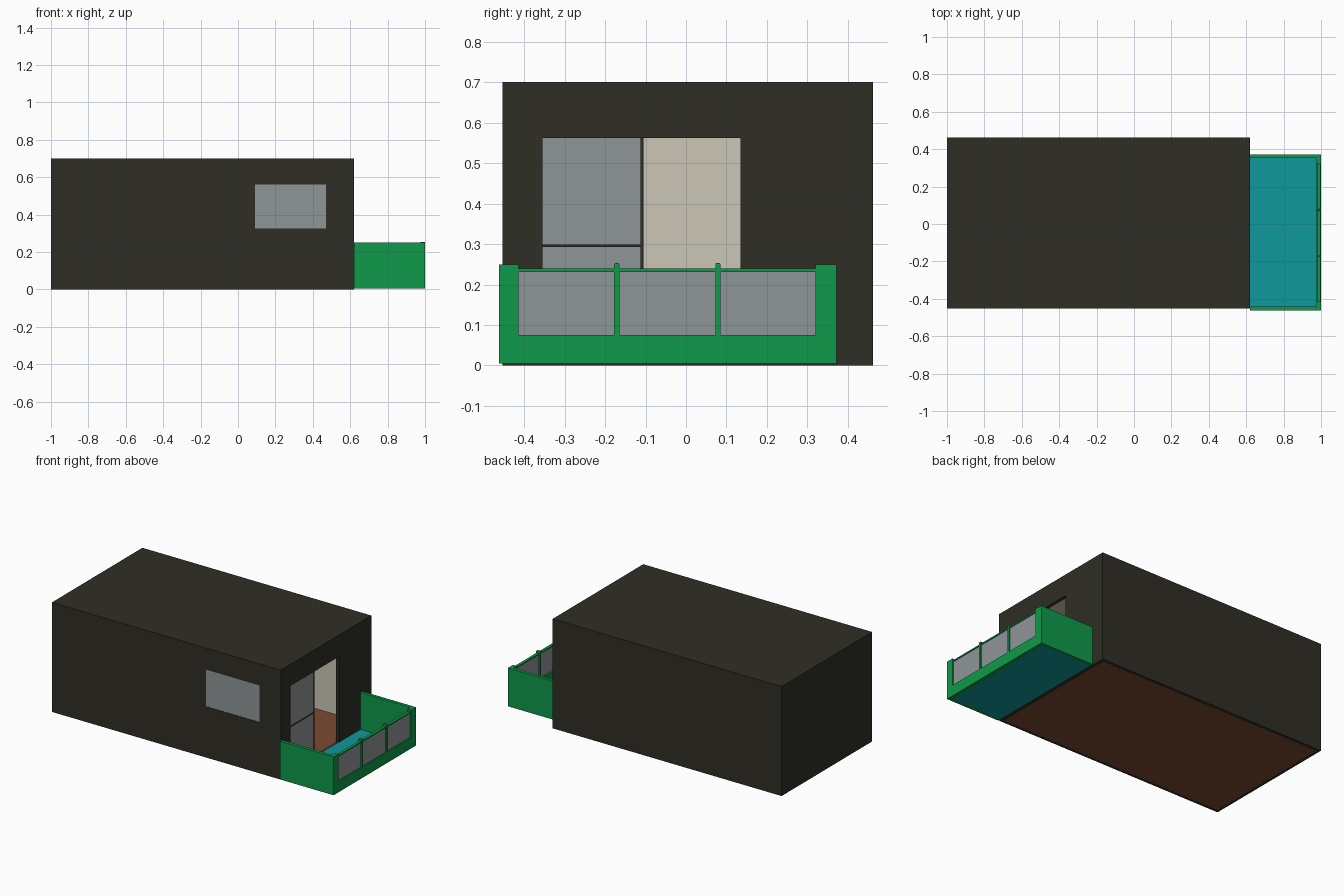
import bpy, bmesh
from mathutils import Vector

if "Cube" in bpy.data.objects:
    bpy.data.objects.remove(bpy.data.objects["Cube"])


def material(name, r, g, b):
    m = bpy.data.materials.new(name)
    m.diffuse_color = (r, g, b, 1)
    m.use_nodes = True
    m.node_tree.nodes["Principled BSDF"].inputs["Base Color"].default_value = m.diffuse_color
    return m


DARK = material("dark olive wall", 0.028, 0.027, 0.018)
CREAM = material("cream interior", 0.60, 0.565, 0.475)
BROWN = material("brown floor", 0.20, 0.066, 0.031)
GREEN = material("green balcony", 0.0045, 0.32, 0.067)
TEAL = material("teal balcony floor", 0.0045, 0.315, 0.325)
GLASS = material("grey glass", 0.275, 0.30, 0.31)


def box(name, x, y, z, mat=None, bevel=0):
    """Box from (min, max) pairs on each axis, optionally with rounded top edges."""
    bm = bmesh.new()
    bmesh.ops.create_cube(bm, size=1)
    for v in bm.verts:
        v.co = Vector([a[0] if c < 0 else a[1] for a, c in zip((x, y, z), v.co)])
    if bevel:
        top = [e for e in bm.edges if all(v.co.z == max(w.co.z for w in bm.verts) for v in e.verts)]
        bmesh.ops.bevel(bm, geom=top, offset=bevel, segments=2, affect='EDGES', profile=0.5)
    me = bpy.data.meshes.new(name)
    bm.to_mesh(me)
    bm.free()
    if mat:
        me.materials.append(mat)
    ob = bpy.data.objects.new(name, me)
    bpy.context.collection.objects.link(ob)
    return ob


# Room: hollow shell with door and window openings
X0, X1, Y0, Y1, H, T = -1.0, 0.62, -0.453, 0.462, 0.70, 0.02
room = box("room_shell", (X0, X1), (Y0, Y1), (0, H), DARK)
room.data.materials.append(CREAM)
cutters = [
    box("room_cutter", (X0 + T, X1 - T), (Y0 + T, Y1 - T), (-0.1, H - T)),
    box("door_cutter", (X1 - 0.1, X1 + 0.1), (-0.355, 0.135), (0.012, 0.562)),
    box("window_cutter", (0.09, 0.47), (Y0 - 0.1, Y0 + 0.1), (0.325, 0.562)),
]
for c in cutters:
    c.hide_render = True
    mod = room.modifiers.new("cut", 'BOOLEAN')
    mod.operation, mod.solver, mod.object = 'DIFFERENCE', 'EXACT', c
bpy.context.view_layer.update()
result = bpy.data.meshes.new_from_object(room.evaluated_get(bpy.context.evaluated_depsgraph_get()))
room.modifiers.clear()
room.data = result
result.materials.clear()
result.materials.append(DARK)
result.materials.append(CREAM)
for c in cutters:
    bpy.data.objects.remove(c)

# Cream on every face that lines the inside of the room
E = 0.001
for p in result.polygons:
    inside = all(X0 + T - E < v.x < X1 - T + E and Y0 + T - E < v.y < Y1 - T + E and v.z < H - T + E
                 for v in (result.vertices[i].co for i in p.vertices))
    p.material_index = 1 if inside else 0

box("room_floor", (X0 + T, X1 - T), (Y0 + T, Y1 - T), (0.001, 0.011), BROWN)
box("side_window_glass", (0.09, 0.47), (Y0 + 0.003, Y0 + 0.011), (0.325, 0.562), GLASS)

# Glazed half of the door opening, with its frame bars
for name, z in (("lower", (0.012, 0.293)), ("upper", (0.299, 0.562))):
    box("door_glass_" + name, (0.605, 0.612), (-0.355, -0.113), z, GLASS)
box("door_mullion", (0.602, 0.616), (-0.113, -0.105), (0.012, 0.562), DARK)
box("door_crossbar", (0.602, 0.616), (-0.355, -0.113), (0.293, 0.299), DARK)

# Balcony: floor, side walls, parapet with glass panels and posts
BY0, BY1, BZ = -0.462, 0.372, 0.005
FX = (0.975, 1.0)
box("balcony_floor", (0.62, FX[0]), (BY0 + 0.02, BY1 - 0.02), (BZ, 0.014), TEAL)
for name, y in (("front", (BY0, BY0 + 0.02)), ("back", (BY1 - 0.02, BY1))):
    box("balcony_side_wall_" + name, (0.62, FX[0]), y, (BZ, 0.25), GREEN)
box("balcony_parapet", FX, (-0.414, 0.32), (BZ, 0.075), GREEN)
for name, y in (("front", (BY0, -0.414)), ("back", (0.32, BY1))):
    box("balcony_corner_" + name, FX, y, (BZ, 0.25), GREEN)
box("balcony_rail", (0.979, 0.997), (-0.414, 0.32), (0.231, 0.239), GREEN)
box("balcony_glass", (0.985, 0.992), (-0.414, 0.32), (0.075, 0.231), GLASS)
for i, y in enumerate((-0.171, 0.079)):
    box(f"balcony_post_{i + 1}", FX, (y - 0.0065, y + 0.0065), (0.075, 0.253), GREEN, bevel=0.004)
